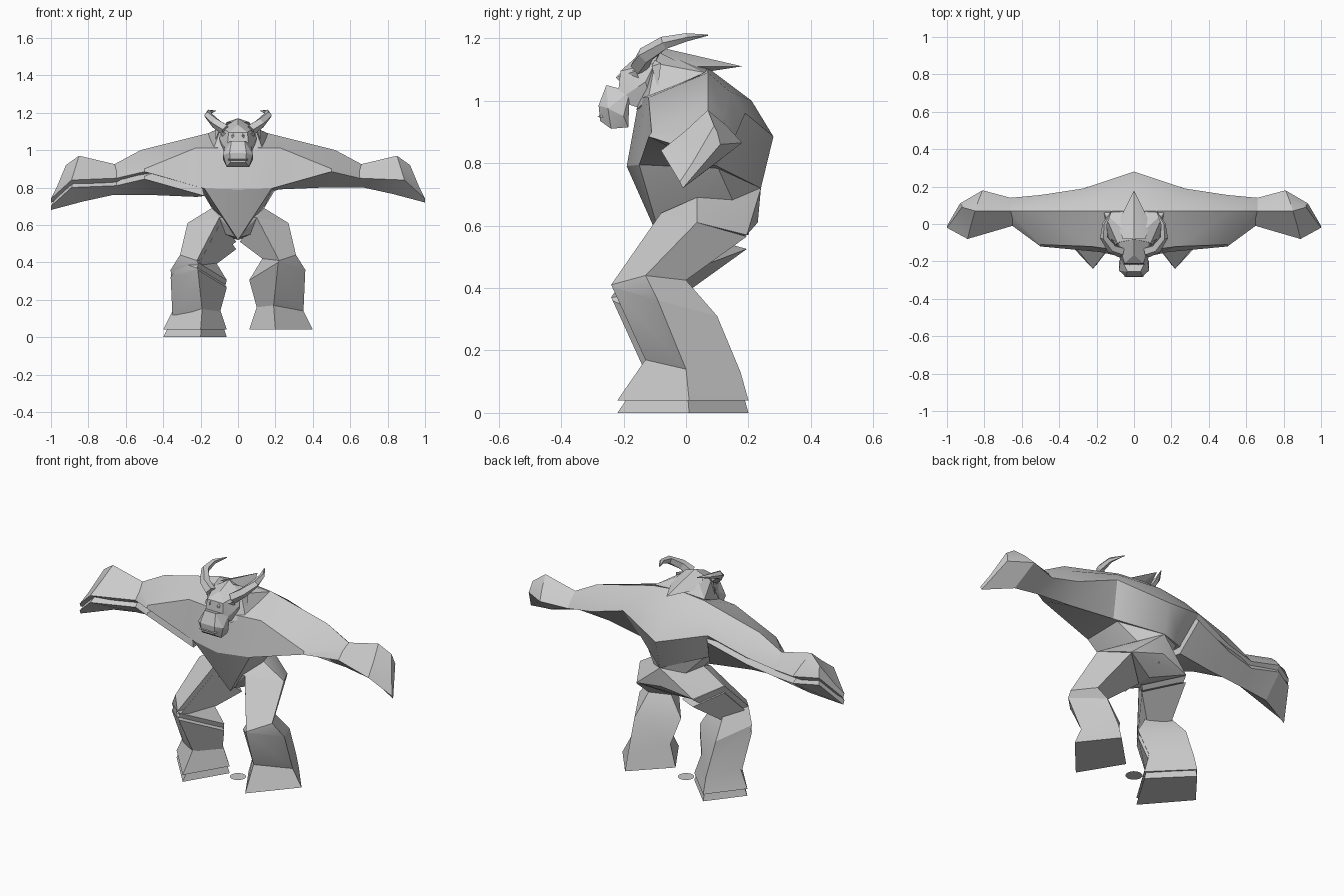
import bpy, bmesh, math
from mathutils import Vector

cube = bpy.data.objects.get("Cube")
if cube:
    bpy.data.objects.remove(cube, do_unlink=True)

stone = bpy.data.materials.new("stone_grey")
stone.use_nodes = True
stone.diffuse_color = (0.6, 0.6, 0.6, 1)
stone.node_tree.nodes["Principled BSDF"].inputs["Base Color"].default_value = (0.6, 0.6, 0.6, 1)


def finish(name, bm, mirror=False):
    bmesh.ops.recalc_face_normals(bm, faces=bm.faces[:])
    mesh = bpy.data.meshes.new(name)
    bm.to_mesh(mesh)
    bm.free()
    mesh.materials.append(stone)
    obj = bpy.data.objects.new(name, mesh)
    bpy.context.collection.objects.link(obj)
    if mirror:
        obj.modifiers.new("Mirror", 'MIRROR').use_clip = True
    bpy.ops.object.select_all(action='DESELECT')
    obj.select_set(True)
    bpy.context.view_layer.objects.active = obj
    bpy.ops.object.shade_smooth_by_angle(angle=math.radians(25))
    return obj


def loft(name, rings, side=1, drop=0, cap_start=True, mirror=False):
    """Skin a list of equal rings of points."""
    bm = bmesh.new()
    rows = [[bm.verts.new((side * x, y, z - drop)) for x, y, z in r] for r in rings]
    n = len(rings[0])
    for a, b in zip(rows, rows[1:]):
        for i in range(n):
            j = (i + 1) % n
            bm.faces.new((a[i], a[j], b[j], b[i]))
    bm.faces.new(rows[-1])
    if cap_start:
        bm.faces.new(rows[0])
    return finish(name, bm, mirror)


def hull(name, points, both=True, side=1):
    """Convex faceted block; both adds the mirrored points."""
    bm = bmesh.new()
    for x, y, z in points:
        bm.verts.new((side * x, y, z))
        if both and x:
            bm.verts.new((-x, y, z))
    out = bmesh.ops.convex_hull(bm, input=bm.verts[:])
    loose = [v for v in bm.verts if not v.link_faces]
    bmesh.ops.delete(bm, geom=loose, context='VERTS')
    bmesh.ops.dissolve_limit(bm, angle_limit=0.02, verts=bm.verts[:], edges=bm.edges[:])
    return finish(name, bm)


# Torso and arms: rings run front, collar, ridge, hump, back, underside
middle = [(0, -.19, .79), (0, -.15, 1.01), (0, .07, 1.105), (0, .21, 1.0), (0, .28, .885), (0, .24, .72)]
shoulder = [(.18, -.15, .795), (.23, -.12, 1.01), (.16, .07, 1.09), (.22, .14, 1.03), (.27, .19, .96), (.22, .1, .79)]
elbow = [(.5, -.12, .885), (.5, -.11, .9), (.52, .07, 1.0), (.52, .12, .95), (.5, .155, .88), (.46, .05, .8)]
wrist = [(.65, -.01, .85), (.65, .03, .89), (.66, .07, .925), (.66, .11, .89), (.66, .14, .85), (.67, .03, .8)]
hand = [(.89, -.08, .84), (.87, 0, .905), (.85, .07, .97), (.83, .13, .92), (.81, .18, .865), (.83, .05, .765)]
tip = [(1, -.02, .74), (.97, .02, .8), (.92, .09, .92), (.92, .1, .9), (.93, .11, .86), (1, -.01, .72)]
loft("torso_and_arms", [middle, shoulder, elbow, wrist, hand, tip], cap_start=False, mirror=True)
loft("right_arm_lower_layer", [shoulder, elbow, wrist, hand, tip], side=-1, drop=.04)

# Belly and pelvis
hull("belly", [(.18, -.15, .795), (0, -.19, .79), (0, -.07, .52), (.14, .03, .69),
               (0, .24, .725), (.2, .1, .79), (0, .2, .57)])
hull("pelvis", [(.14, .035, .69), (0, .24, .72), (0, .23, .61), (0, -.05, .53),
                (.1, -.08, .64), (.27, .035, .61), (.18, .195, .57), (0, .12, .52)])

# Legs: rings run front, outer, back, inner
leg = [
    [(.1, -.08, .64), (.27, .035, .61), (.18, .195, .565), (.01, .05, .51)],
    [(.22, -.24, .41), (.31, -.13, .44), (.24, 0, .425), (.13, -.05, .42)],
    [(.215, -.235, .4), (.36, -.09, .36), (.26, .1, .31), (.06, -.04, .305)],
    [(.19, -.13, .17), (.35, 0, .14), (.25, .175, .13), (.1, 0, .16)],
    [(.2, -.22, .04), (.4, .01, .04), (.25, .2, .04), (.06, .01, .04)],
]
loft("left_leg", leg)
loft("right_leg", leg, side=-1)
loft("right_leg_lower_layer", leg, side=-1, drop=.04)

# Neck, mane and head
hull("neck", [(.09, -.1, 1.12), (.16, .06, 1.09), (0, .07, 1.105), (.13, -.12, 1.01),
              (0, -.08, 1.16), (.07, -.16, .97)])
hull("mane", [(0, -.08, 1.17), (.06, -.08, 1.15), (0, .18, 1.11), (.09, .0, 1.11), (0, .05, 1.09)])
hull("skull", [(.085, -.1, 1.12), (.1, -.13, 1.06), (0, -.165, 1.135), (.05, -.21, 1.095),
               (.075, -.1, .96), (.06, -.22, 1.0), (0, -.08, 1.17)])
hull("muzzle", [(.035, -.255, 1.05), (.045, -.28, .985), (.08, -.25, .975), (.08, -.2, .95),
                (.06, -.24, .91), (.06, -.185, .915), (.04, -.275, .935), (.07, -.18, 1.03)])
hull("lower_lip", [(.05, -.275, .945), (.05, -.283, .95), (.06, -.25, .945), (.05, -.27, .955)])

# Curved horns, brows and ears
path = [(.07, -.15, 1.11), (.12, -.13, 1.145), (.16, -.07, 1.185), (.155, .0, 1.203), (.12, .07, 1.21)]
radii = [.03, .028, .022, .014, .002]
for side, word in ((1, "left"), (-1, "right")):
    rings = []
    for i, p in enumerate(path):
        along = Vector(path[min(i + 1, 4)]) - Vector(path[max(i - 1, 0)])
        u = along.cross(Vector((0, 0, 1))).normalized()
        v = u.cross(along).normalized()
        angles = [k * math.tau / 5 for k in range(5)]
        rings.append([Vector(p) + radii[i] * (u * math.cos(a) + v * math.sin(a)) for a in angles])
    loft(word + "_horn", rings, side=side)
    hull(word + "_brow", [(.02, -.225, 1.075), (.09, -.16, 1.095), (.085, -.15, 1.07),
                          (.03, -.2, 1.1), (.03, -.215, 1.065)], both=False, side=side)
    hull(word + "_ear", [(.08, -.1, 1.13), (.12, -.08, 1.12), (.1, -.11, 1.11),
                         (.125, -.09, 1.04)], both=False, side=side)

# Small flat disc on the ground
bm = bmesh.new()
bmesh.ops.create_circle(bm, cap_ends=True, segments=24, radius=.043)
finish("ground_disc", bm)
